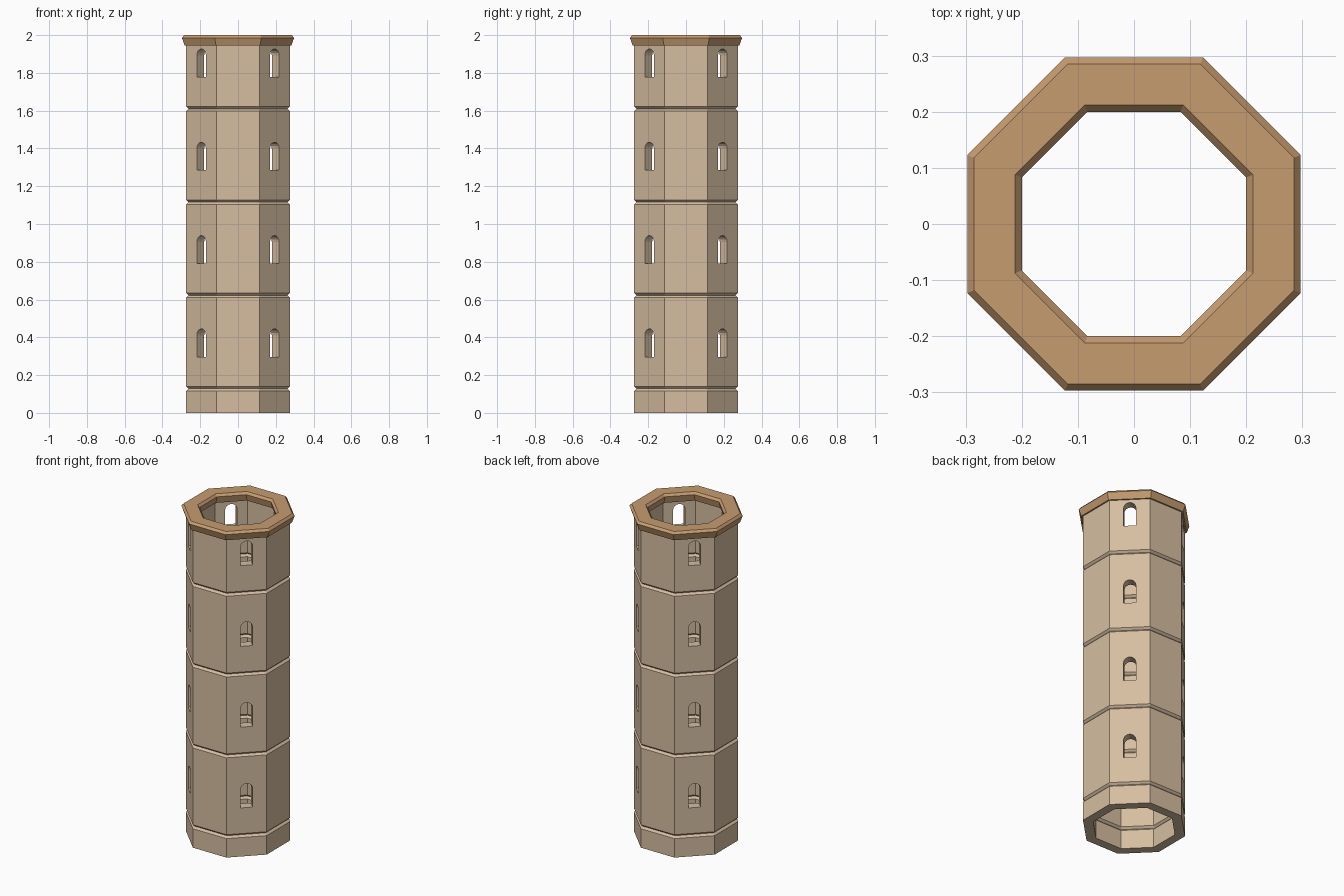
import bpy, bmesh, math
from mathutils import Matrix

cube = bpy.data.objects.get("Cube")
if cube:
    bpy.data.objects.remove(cube, do_unlink=True)

SIDES = 8
STOREY = 0.494
OUTER, INNER = 0.274, 0.219     # wall apothems
GROOVE = 0.012                  # chamfer size at each joint


def material(name, rgb):
    mat = bpy.data.materials.new(name)
    mat.use_nodes = True
    mat.diffuse_color = (*rgb, 1)
    mat.node_tree.nodes["Principled BSDF"].inputs["Base Color"].default_value = (*rgb, 1)
    return mat


def add_object(name, bm, mat=None):
    bmesh.ops.recalc_face_normals(bm, faces=bm.faces)
    mesh = bpy.data.meshes.new(name)
    bm.to_mesh(mesh)
    bm.free()
    obj = bpy.data.objects.new(name, mesh)
    bpy.context.collection.objects.link(obj)
    if mat:
        mesh.materials.append(mat)
    return obj


def octagon_ring(name, profile, mat):
    """Sweep a closed (apothem, z) profile around the octagon."""
    bm = bmesh.new()
    rings = []
    for k in range(SIDES):
        a = math.tau * (k + 0.5) / SIDES
        s = 1 / math.cos(math.pi / SIDES)
        rings.append([bm.verts.new((r * s * math.cos(a), r * s * math.sin(a), z))
                      for r, z in profile])
    n = len(profile)
    for k in range(SIDES):
        p, q = rings[k], rings[(k + 1) % SIDES]
        for i in range(n):
            j = (i + 1) % n
            bm.faces.new((p[i], q[i], q[j], p[j]))
    return add_object(name, bm, mat)


def arched_cutter(bm, angle, sill):
    """Add one arched prism that passes through the wall."""
    w, spring = 0.034, sill + 0.114
    outline = [(-w, sill), (w, sill)]
    outline += [(w * math.cos(math.pi * i / 8), spring + w * math.sin(math.pi * i / 8))
                for i in range(9)]
    face = bm.faces.new([bm.verts.new((0.15, y, z)) for y, z in outline])
    ext = bmesh.ops.extrude_face_region(bm, geom=[face])
    far = [g for g in ext["geom"] if isinstance(g, bmesh.types.BMVert)]
    bmesh.ops.translate(bm, verts=far, vec=(0.2, 0, 0))
    bmesh.ops.rotate(bm, verts=list(face.verts) + far,
                     matrix=Matrix.Rotation(angle, 3, "Z"))


stone = material("pale_stone", (0.67, 0.515, 0.356))
trim = material("tan_trim", (0.565, 0.333, 0.162))

# Tower wall, with a V groove inside and outside at each storey joint
outside = [(OUTER, 0)]
inside = [(INNER, 0)]
for i in range(4):
    z = 0.128 + STOREY * i
    for dz, depth in ((-GROOVE, 0), (0, GROOVE), (GROOVE, 0)):
        outside.append((OUTER - depth, z + dz))
        inside.append((INNER + depth, z + dz))
outside.append((OUTER, 1.947))
inside.append((INNER, 1.947))
wall = octagon_ring("tower_wall", outside + inside[::-1], stone)

# Arched windows on the four diagonal sides of every storey
bm = bmesh.new()
for storey in range(4):
    for quarter in range(4):
        arched_cutter(bm, math.pi / 4 + quarter * math.pi / 2, 0.297 + STOREY * storey)
cutter = add_object("window_cutter", bm, stone)
cutter.hide_render = True

cut = wall.modifiers.new("windows", "BOOLEAN")
cut.operation = "DIFFERENCE"
cut.solver = "EXACT"
cut.object = cutter
bpy.context.view_layer.objects.active = wall
bpy.ops.object.modifier_apply(modifier=cut.name)
bpy.data.objects.remove(cutter, do_unlink=True)

# Bevelled cornice
octagon_ring("cornice", [(0.283, 1.945), (0.297, 1.986), (0.285, 2.0),
                         (0.212, 2.0), (0.2, 1.986), (0.21, 1.945)], trim)
